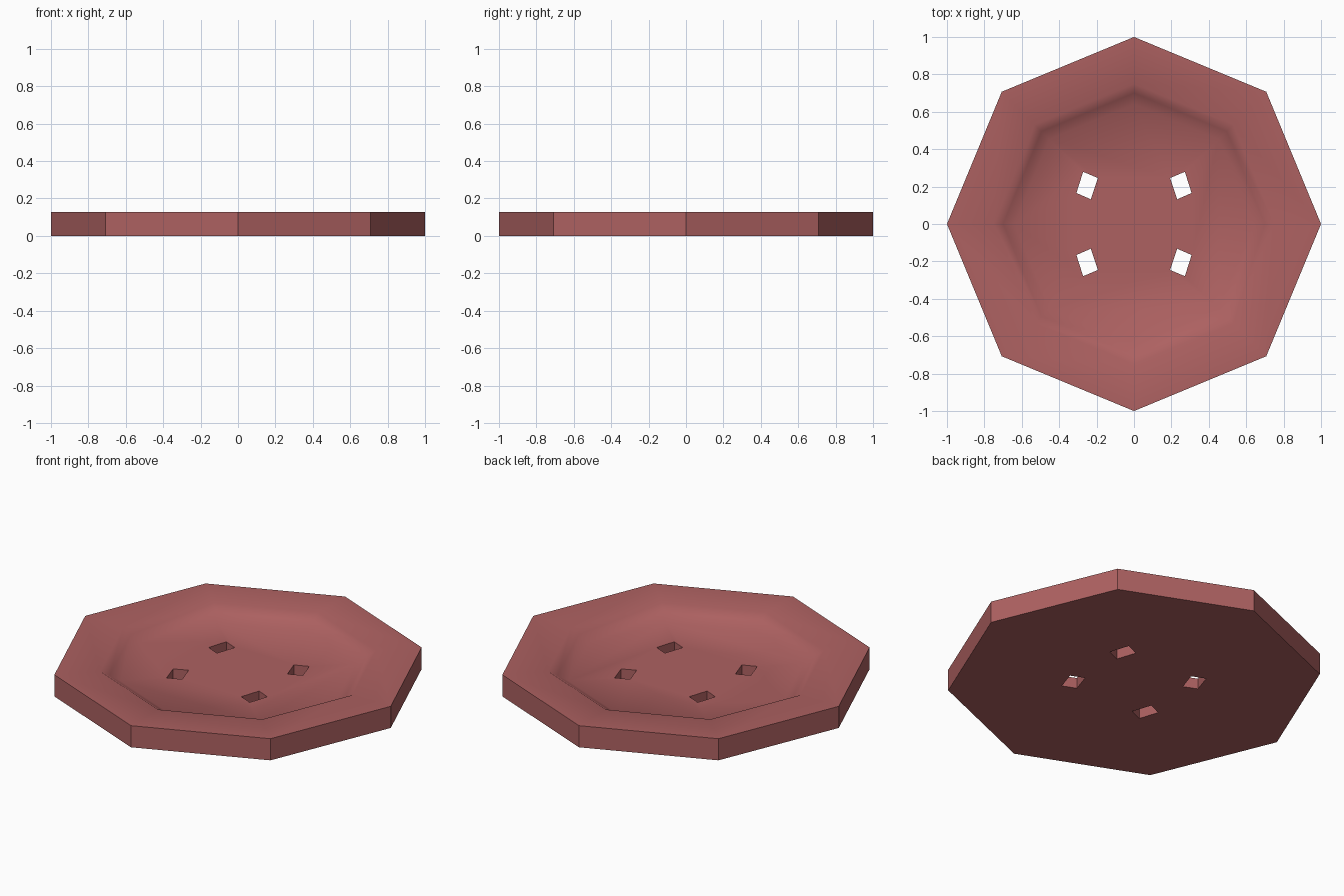
import bpy, bmesh
from math import pi, cos, sin, radians

if "Cube" in bpy.data.objects:
    bpy.data.objects.remove(bpy.data.objects["Cube"])

H = 0.128       # rim height
FLOOR = 0.063   # height of the recessed floor


def make_object(name, bm):
    bmesh.ops.recalc_face_normals(bm, faces=bm.faces)
    mesh = bpy.data.meshes.new(name)
    bm.to_mesh(mesh)
    bm.free()
    obj = bpy.data.objects.new(name, mesh)
    bpy.context.collection.objects.link(obj)
    return obj


def stack_rings(bm, rings):
    """Join matching point loops with quads and cap both ends."""
    loops = [[bm.verts.new(p) for p in ring] for ring in rings]
    n = len(loops[0])
    for a, b in zip(loops, loops[1:]):
        for i in range(n):
            j = (i + 1) % n
            bm.faces.new((a[i], a[j], b[j], b[i]))
    bm.faces.new(loops[0][::-1])
    bm.faces.new(loops[-1])


# octagonal button body: outer wall, flat rim, sloped dish
profile = [(1, 0), (1, H), (0.75, H), (0.70, 0.098), (0.64, FLOOR)]
bm = bmesh.new()
stack_rings(bm, [[(r * cos(i * pi / 4), r * sin(i * pi / 4), z) for i in range(8)]
                 for r, z in profile])
button = make_object("button", bm)

# four thread holes, mirrored into each quadrant
hole = [(0.193, 0.246), (0.272, 0.279), (0.308, 0.166), (0.231, 0.132)]
bm = bmesh.new()
for sx in (1, -1):
    for sy in (1, -1):
        stack_rings(bm, [[(sx * x, sy * y, z) for x, y in hole] for z in (-0.1, 0.3)])
cutter = make_object("thread_hole_cutter", bm)

cut = button.modifiers.new("thread_holes", 'BOOLEAN')
cut.object = cutter
cut.operation = 'DIFFERENCE'
cut.solver = 'EXACT'
bpy.context.view_layer.objects.active = button
button.select_set(True)
bpy.ops.object.modifier_apply(modifier=cut.name)
bpy.data.objects.remove(cutter)

# soft dish, crisp outer edges and holes
bpy.ops.object.shade_smooth_by_angle(angle=radians(42))

mat = bpy.data.materials.new("dusty_red")
mat.diffuse_color = (0.42, 0.12, 0.12, 1)
mat.use_nodes = True
mat.node_tree.nodes["Principled BSDF"].inputs["Base Color"].default_value = mat.diffuse_color
button.data.materials.append(mat)
